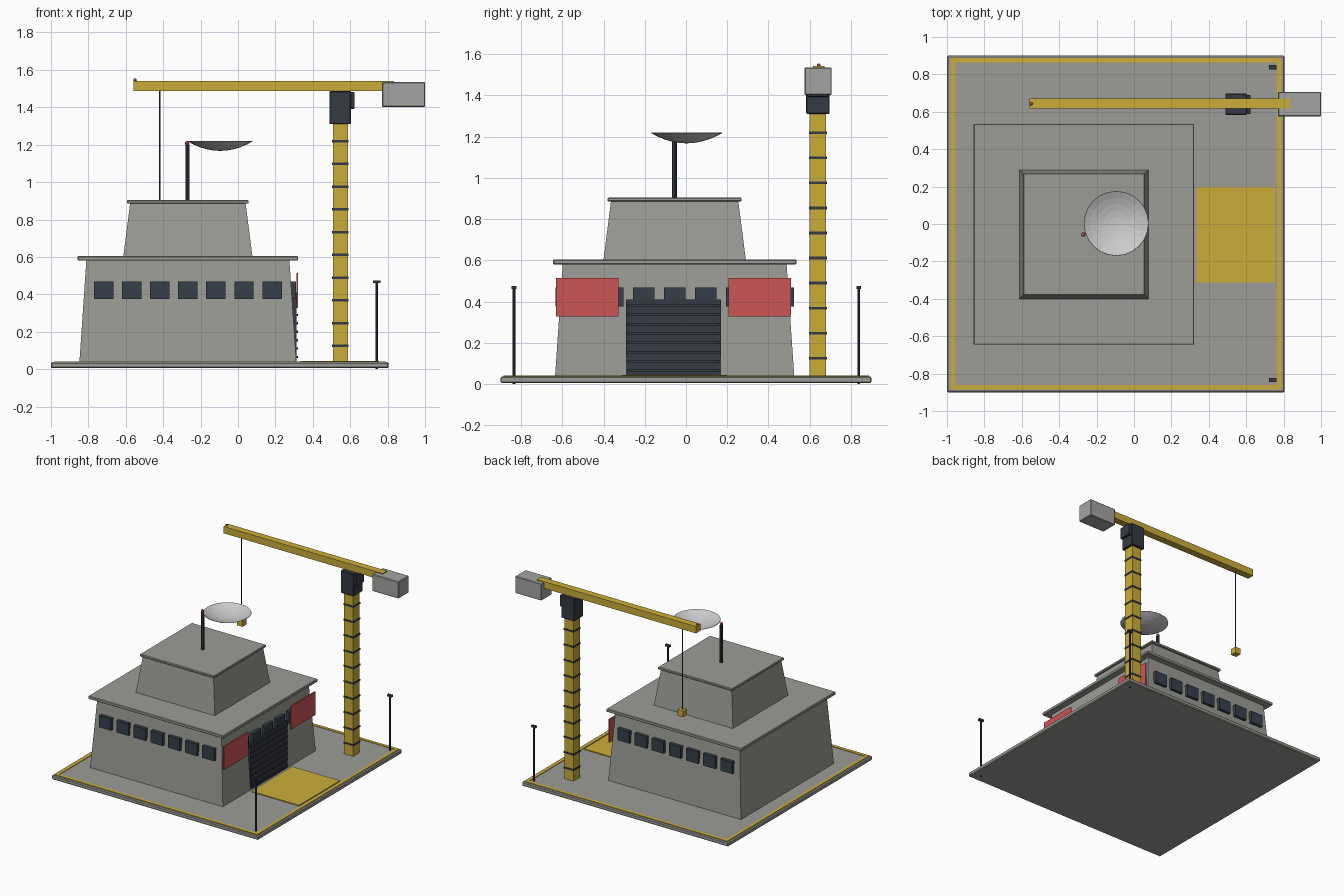
import bpy, bmesh, math
from mathutils import Matrix

if "Cube" in bpy.data.objects:
    bpy.data.objects.remove(bpy.data.objects["Cube"])


def material(name, rgb):
    m = bpy.data.materials.new(name)
    m.diffuse_color = (*rgb, 1)
    m.use_nodes = True
    m.node_tree.nodes["Principled BSDF"].inputs["Base Color"].default_value = m.diffuse_color
    return m


CONCRETE = material("concrete grey", (0.33, 0.33, 0.305))
YELLOW = material("safety yellow", (0.60, 0.42, 0.042))
DARK = material("dark steel", (0.036, 0.042, 0.056))
GLASS = material("window glass", (0.036, 0.050, 0.068))
RED = material("red panel", (0.60, 0.09, 0.09))
WEIGHT = material("light grey", (0.37, 0.37, 0.355))
DISH = material("dish white", (0.60, 0.60, 0.60))


def finish(name, bm, mat):
    me = bpy.data.meshes.new(name)
    bm.normal_update()
    bm.to_mesh(me)
    bm.free()
    me.materials.append(mat)
    ob = bpy.data.objects.new(name, me)
    bpy.context.collection.objects.link(ob)
    return ob


def box(name, x, y, z, mat, inset=0.0, bevel=0.0):
    """Box between (low, high) pairs; inset narrows the top for battered walls."""
    bm = bmesh.new()
    bmesh.ops.create_cube(bm, size=1)
    for v in bm.verts:
        top = v.co.z > 0
        k = inset if top else 0
        v.co = (x[1] - k if v.co.x > 0 else x[0] + k,
                y[1] - k if v.co.y > 0 else y[0] + k,
                z[1] if top else z[0])
    ob = finish(name, bm, mat)
    if bevel:
        mod = ob.modifiers.new("edge bevel", 'BEVEL')
        mod.width = bevel
        mod.segments = 1
    return ob


def block(name, c, s, mat, bevel=0.0):
    return box(name, *[(a - b / 2, a + b / 2) for a, b in zip(c, s)], mat, bevel=bevel)


def rod(name, x, y, z0, z1, r, mat, sides=8):
    bm = bmesh.new()
    bmesh.ops.create_cone(bm, cap_ends=True, segments=sides, radius1=r, radius2=r,
                          depth=z1 - z0, matrix=Matrix.Translation((x, y, (z0 + z1) / 2)))
    return finish(name, bm, mat)


def beacon(name, c, r):
    bm = bmesh.new()
    bmesh.ops.create_uvsphere(bm, u_segments=8, v_segments=6, radius=r,
                              matrix=Matrix.Translation(c))
    return finish(name, bm, RED)


CX, CY = -0.268, -0.055   # building centre

# Ground slab and painted border
box("ground_slab", (-1, 0.805), (-0.9, 0.9), (0.005, 0.037), CONCRETE, bevel=0.006)
X0, X1, Y0, Y1, W = -0.982, 0.788, -0.885, 0.888, 0.024
Z = (0.034, 0.041)
box("border_left", (X0, X0 + W), (Y0, Y1), Z, YELLOW)
box("border_right", (X1 - W, X1), (Y0, Y1), Z, YELLOW)
box("border_front", (X0 + W, X1 - W), (Y0, Y0 + W), Z, YELLOW)
box("border_back", (X0 + W, X1 - W), (Y1 - W, Y1), Z, YELLOW)
box("loading_pad", (0.335, 0.753), (-0.313, 0.198), (0.035, 0.044), YELLOW)


# Two battered storeys, each with an overhanging roof slab
def storey(name, half, inset, roof, z0, z1, z2):
    box(name + "_walls", (CX - half, CX + half), (CY - half, CY + half), (z0, z1),
        CONCRETE, inset=inset)
    box(name + "_roof", (CX - roof, CX + roof), (CY - roof, CY + roof), (z1, z2),
        CONCRETE, bevel=0.004)


storey("lower_storey", 0.58, 0.037, 0.59, 0.036, 0.58, 0.604)
storey("upper_storey", 0.345, 0.036, 0.325, 0.604, 0.885, 0.904)

# Window rows on the front, back and right walls
for i in range(7):
    d = (i - 3) * 0.15
    for side, s in (("front", -1), ("back", 1)):
        block(f"window_{side}_{i}", (CX + d, CY + s * 0.56, 0.422), (0.104, 0.036, 0.094), GLASS)
    block(f"window_right_{i}", (CX + 0.56, CY + d, 0.422), (0.036, 0.104, 0.094), GLASS)

# Ribbed hangar door and red wall panels
box("hangar_door", (0.25, 0.313), (-0.29, 0.17), (0.037, 0.41), DARK)
for i in range(8):
    block(f"door_rib_{i}", (0.315, -0.06, 0.065 + i * 0.045), (0.014, 0.45, 0.012), DARK)
for name, y in (("front", (-0.63, -0.327)), ("back", (0.207, 0.51))):
    box("red_panel_" + name, (0.312, 0.320), y, (0.328, 0.513), RED)

# Roof antenna mast and shallow dish
rod("antenna_mast", -0.27, -0.056, 0.90, 1.2, 0.012, DARK)
beacon("antenna_beacon", (-0.272, -0.056, 1.208), 0.012)
bm = bmesh.new()
SIDES, R, DEPTH = 24, 0.172, 0.05
rings = []
for k in range(1, 6):
    r = R * k / 5
    rings.append([bm.verts.new((-0.095 + r * math.cos(2 * math.pi * j / SIDES),
                                0.003 + r * math.sin(2 * math.pi * j / SIDES),
                                1.17 + DEPTH * (k / 5) ** 2)) for j in range(SIDES)])
centre = bm.verts.new((-0.095, 0.003, 1.17))
for j in range(SIDES):
    n = (j + 1) % SIDES
    bm.faces.new((centre, rings[0][j], rings[0][n]))
    for a, b in zip(rings, rings[1:]):
        bm.faces.new((a[j], b[j], b[n], a[n]))
dish = finish("dish", bm, DISH)
mod = dish.modifiers.new("shell", 'SOLIDIFY')
mod.thickness = 0.003

# Tower crane: mast with dark bands
MX, MY = 0.547, 0.64
block("crane_mast", (MX, MY, 0.673), (0.08, 0.08, 1.274), YELLOW)
for i in range(10):
    block(f"crane_band_{i}", (MX, MY, 0.125 + i * 0.1215), (0.087, 0.087, 0.013), DARK)

# Crane head, cab, jib and counterweight
box("crane_head", (0.488, 0.603), (0.583, 0.697), (1.31, 1.487), DARK, bevel=0.004)
box("crane_cab", (0.55, 0.623), (0.588, 0.69), (1.392, 1.482), DARK, bevel=0.004)
box("crane_jib", (-0.558, 0.833), (0.617, 0.672), (1.487, 1.541), YELLOW)
box("counterweight", (0.77, 1.0), (0.575, 0.706), (1.402, 1.535), WEIGHT, bevel=0.004)
beacon("jib_beacon", (-0.55, 0.643, 1.545), 0.009)

# Hoist cable and hook block
rod("hoist_cable", -0.418, 0.643, 0.83, 1.49, 0.004, DARK, 6)
block("hook_block", (-0.418, 0.643, 0.815), (0.048, 0.048, 0.048), YELLOW)

# Lamp posts at the two right corners
for name, y in (("front", -0.834), ("back", 0.838)):
    rod("lamp_post_" + name, 0.742, y, 0.0, 0.465, 0.0065, DARK)
    block("lamp_head_" + name, (0.742, y, 0.468), (0.04, 0.022, 0.014), DARK)
